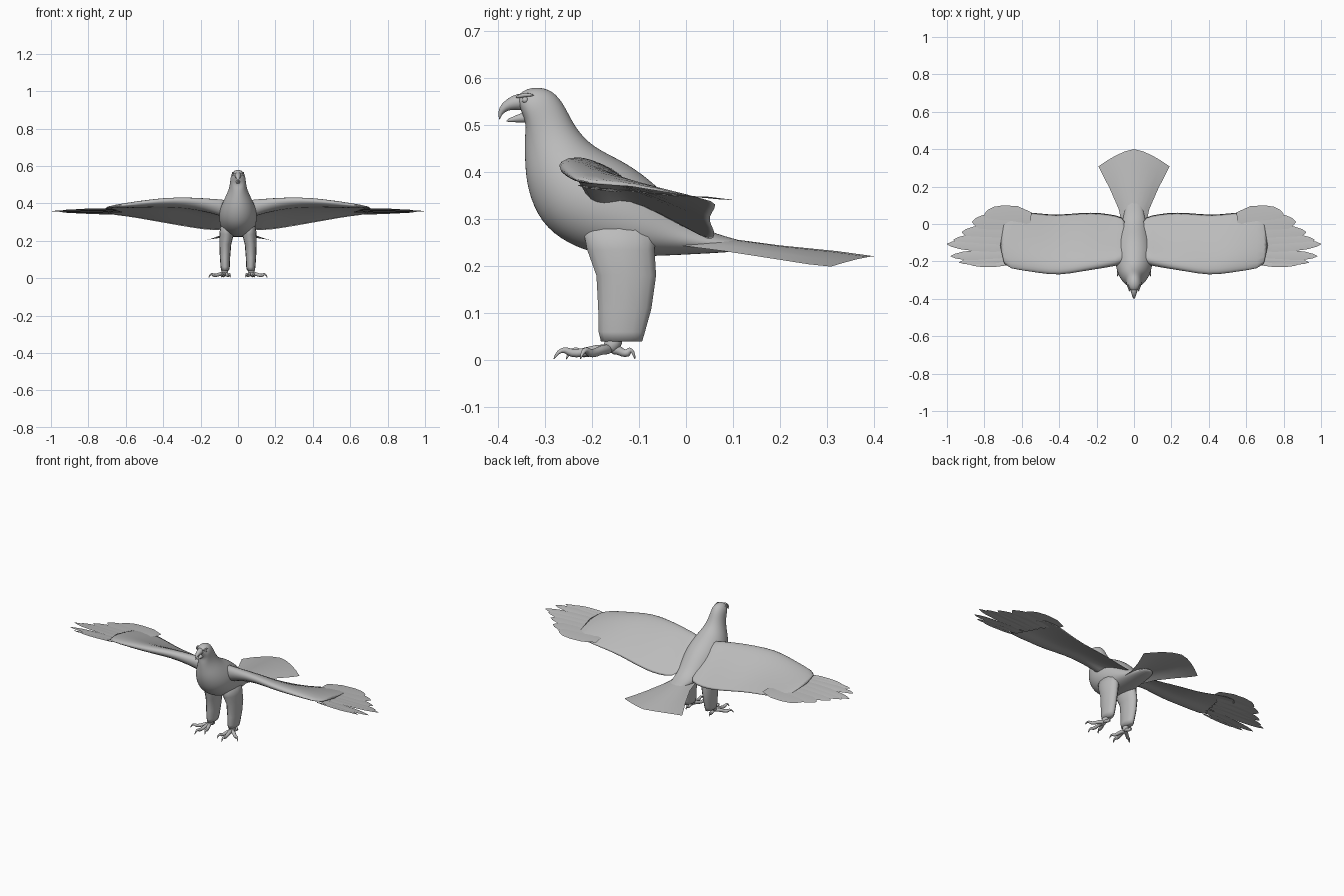
import bpy, math
from mathutils import Vector as V

if "Cube" in bpy.data.objects:
    bpy.data.objects.remove(bpy.data.objects["Cube"])

grey = bpy.data.materials.new("plumage grey")
grey.diffuse_color = (0.5, 0.5, 0.5, 1)
grey.use_nodes = True
grey.node_tree.nodes["Principled BSDF"].inputs["Base Color"].default_value = grey.diffuse_color


def make(name, verts, faces, mirror=False, subsurf=0, smooth=True):
    me = bpy.data.meshes.new(name)
    me.from_pydata([tuple(v) for v in verts], [], faces)
    me.materials.append(grey)
    ob = bpy.data.objects.new(name, me)
    bpy.context.collection.objects.link(ob)
    for p in me.polygons:
        p.use_smooth = smooth
    if mirror:
        ob.modifiers.new("mirror", 'MIRROR').use_mirror_merge = False
    if subsurf:
        m = ob.modifiers.new("smooth", 'SUBSURF')
        m.levels = m.render_levels = subsurf
    return ob


def loft(name, rings, **kw):
    """Skin a list of equal-sized closed rings and cap both ends."""
    n = len(rings[0])
    verts = [v for r in rings for v in r]
    faces = []
    for i in range(len(rings) - 1):
        for j in range(n):
            k = (j + 1) % n
            faces.append((i*n + j, i*n + k, (i+1)*n + k, (i+1)*n + j))
    faces.append(tuple(reversed(range(n))))
    faces.append(tuple(range(len(verts) - n, len(verts))))
    ob = make(name, verts, faces, **kw)
    # consistent outward normals
    import bmesh
    bm = bmesh.new()
    bm.from_mesh(ob.data)
    bmesh.ops.recalc_face_normals(bm, faces=bm.faces)
    bm.to_mesh(ob.data)
    bm.free()
    return ob


def ellipse(c, a, b, n):
    return [c + a*math.cos(2*math.pi*i/n) + b*math.sin(2*math.pi*i/n) for i in range(n)]


def tube(name, pts, radii, n=8, **kw):
    pts = [V(p) for p in pts]
    rings = []
    for i, p in enumerate(pts):
        d = (pts[min(i+1, len(pts)-1)] - pts[max(i-1, 0)]).normalized()
        side = d.cross(V((0, 0, 1))).normalized()
        rings.append(ellipse(p, side*radii[i], side.cross(d)*radii[i], n))
    return loft(name, rings, **kw)


# Body: top point (y, z), bottom point (y, z), half width, from face to rump
sections = [
    (-.362, .558, -.350, .530, .016), (-.345, .574, -.342, .508, .031),
    (-.318, .581, -.340, .495, .038), (-.283, .573, -.342, .475, .040),
    (-.258, .540, -.342, .450, .043), (-.238, .495, -.341, .420, .052),
    (-.200, .452, -.337, .365, .076), (-.140, .425, -.308, .292, .097),
    (-.080, .385, -.250, .248, .100), (-.030, .335, -.185, .225, .092),
    (.010, .295, -.100, .220, .075), (.060, .267, .020, .226, .055),
    (.140, .250, .140, .232, .035)]
rings = []
for yt, zt, yb, zb, w in sections:
    top, bot = V((0, yt, zt)), V((0, yb, zb))
    rings.append(ellipse((top + bot)/2, V((w*1.04, 0, 0)), (top - bot)*.52, 16))
loft("body", rings, subsurf=2)

# Open hooked beak, eyes and brows
tube("upper_beak", [(0, -.340, .550), (0, -.366, .548), (0, -.386, .539),
                    (0, -.396, .525), (0, -.396, .510)],
     [.024, .017, .011, .006, .001], subsurf=1)
tube("lower_beak", [(0, -.330, .517), (0, -.358, .514), (0, -.384, .508)],
     [.016, .009, .002], subsurf=1)
tube("eye", [(.020, -.341, .553), (.029, -.342, .553), (.033, -.343, .553)],
     [.009, .008, .003], mirror=True, subsurf=1)
tube("brow", [(.020, -.362, .558), (.029, -.345, .565), (.031, -.322, .563)],
     [.003, .006, .002], mirror=True, subsurf=1)

# Wing arm and covert sheet: x, leading y, z, thickness, trailing y, z
stations = [
    (.03, -.215, .375, .120, .050, .255), (.10, -.228, .390, .092, .066, .242),
    (.18, -.243, .408, .072, .082, .245), (.28, -.258, .419, .056, .084, .262),
    (.40, -.280, .417, .048, .070, .285), (.50, -.268, .405, .040, .078, .305),
    (.60, -.252, .392, .030, .090, .325), (.72, -.235, .378, .008, .068, .338)]
# chord fraction and share of thickness: over the top, then back underneath
chord = [(1, .02), (.8, .04), (.6, .1), (.42, .24), (.28, .42), (.15, .52), (.05, .4),
         (0, 0), (.04, -.36), (.13, -.46), (.24, -.3), (.34, -.05), (.6, -.03), (.8, -.03)]
rings = []
for x, yl, zl, t, yt, zt in stations:
    rings.append([V((x, yl + (yt-yl)*f, zl + (zt-zl)*f + s*t + .012*math.sin(math.pi*f)))
                  for f, s in chord])
loft("wing", rings, mirror=True, subsurf=1)

# Primary feathers: root (x, y), tip (x, y), width, tip height
primaries = [
    (.55, .035, .80, .052, .110, .345), (.60, -.010, .865, .012, .100, .347),
    (.62, -.050, .920, -.045, .080, .350), (.63, -.090, .965, -.085, .066, .354),
    (.64, -.125, 1.0, -.107, .060, .357), (.65, -.160, .980, -.172, .054, .360),
    (.66, -.185, .935, -.205, .040, .364), (.67, -.212, .875, -.217, .030, .367)]
shape = [(0, .5), (.3, 1), (.6, 1), (.8, .8), (.93, .45), (1, .06)]
verts, faces = [], []
for i, (x0, y0, x1, y1, w, z1) in enumerate(primaries):
    z0 = .352 - .10*(y0 + .08) + .004
    a, b = V((x0, y0, z0)), V((x1, y1, z1))
    side = V((-(y1-y0), x1-x0, 0)).normalized()*w/2
    base = len(verts)
    for f, s in shape:
        c = a.lerp(b, f)
        verts += [c - side*s + V((0, 0, .004*s)), c + V((0, 0, .003*s)),
                  c + side*s - V((0, 0, .004*s))]
    for k in range(len(shape) - 1):
        for j in (0, 1):
            q = base + k*3 + j
            faces.append((q, q+3, q+4, q+1))
make("primary_feathers", verts, faces, mirror=True)

# Fan tail: arched sheet, y at centre, y at edge, half width, centre z, edge z
rows = [(-.02, -.02, .060, .268, .245), (.08, .08, .082, .260, .232),
        (.20, .19, .130, .244, .215), (.32, .26, .166, .232, .204),
        (.40, .308, .190, .221, .199)]
verts, faces, n = [], [], 9
for yc, ye, w, zc, ze in rows:
    for j in range(n):
        u = 2*j/(n-1) - 1
        verts.append((u*w, yc + (ye-yc)*abs(u)**1.5, zc + (ze-zc)*u*u))
for i in range(len(rows) - 1):
    for j in range(n - 1):
        q = i*n + j
        faces.append((q, q+1, q+n+1, q+n))
make("tail", verts, faces)

# Feathered legs: z, front y, back y, inner x, outer x
rings = []
for z, yf, yb, xi, xo in [(.300, -.225, -.06, .03, .090), (.235, -.212, -.065, .022, .100),
                          (.180, -.192, -.062, .036, .100), (.110, -.188, -.072, .042, .097),
                          (.060, -.187, -.086, .044, .093), (.040, -.182, -.092, .048, .090)]:
    rings.append(ellipse(V(((xi+xo)/2, (yf+yb)/2, z)), V(((xo-xi)/2, 0, 0)),
                         V((0, (yb-yf)/2, 0)), 14))
loft("leg", rings, mirror=True)

# Feet: ankle plus four toes, each ending in a curved claw
tube("ankle", [(.070, -.145, .055), (.071, -.155, .035), (.073, -.168, .018)],
     [.018, .021, .015], mirror=True, subsurf=1)
ankle = V((.072, -.160, .022))
for name, tx, ty in [("middle", .088, -.282), ("outer", .157, -.225),
                     ("inner", .040, -.255), ("back", .076, -.108)]:
    d = V((tx - ankle.x, ty - ankle.y, 0))
    path = [ankle + d*f + V((0, 0, h)) for f, h in
            [(0, 0), (.25, .002), (.5, -.007), (.7, -.008), (.8, .002), (.92, -.004), (1, -.021)]]
    tube(name + "_toe", path, [.013, .011, .010, .010, .007, .005, .001],
         mirror=True, subsurf=1)
